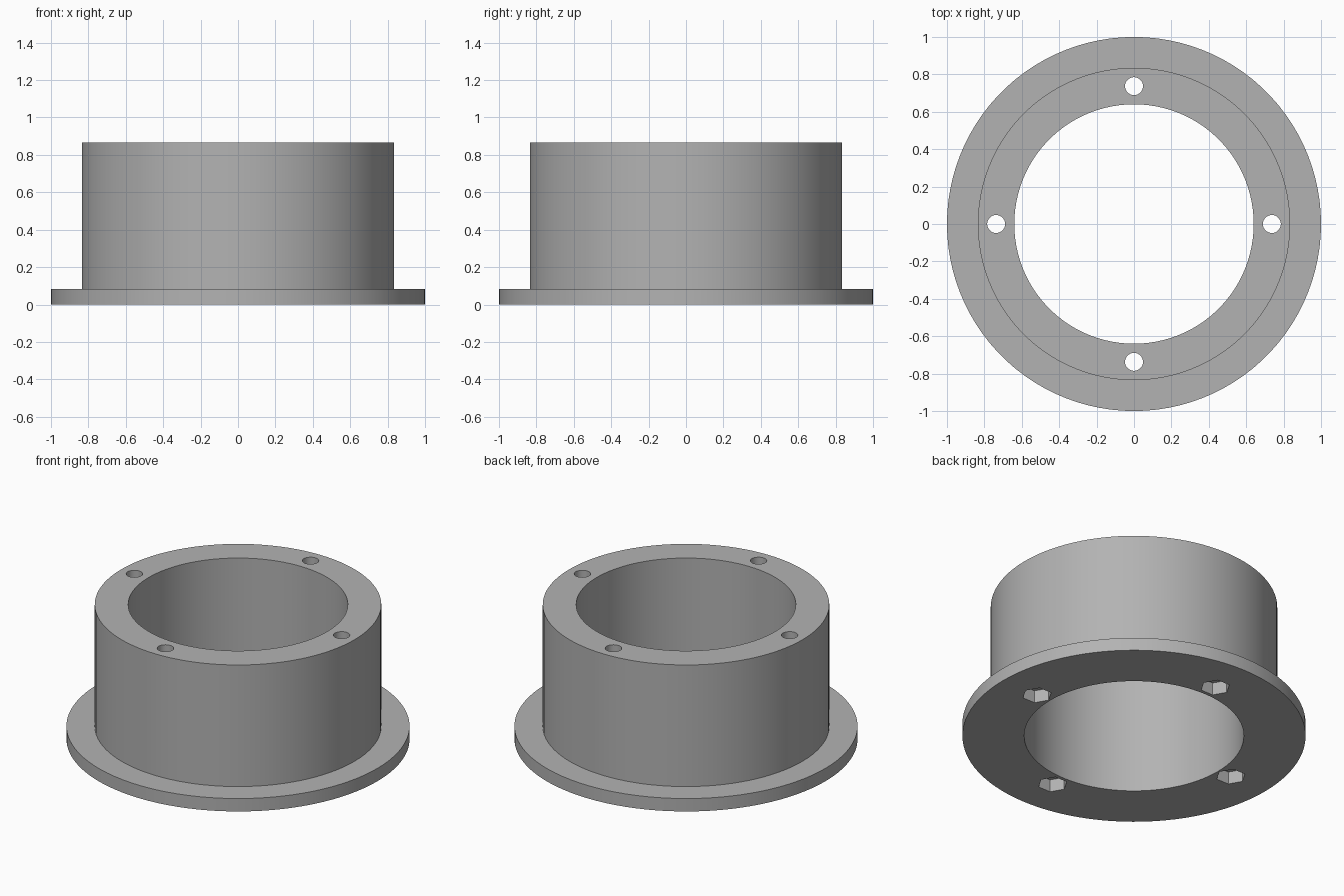
import bpy
import bmesh
import math

cube = bpy.data.objects.get("Cube")
if cube:
    bpy.data.objects.remove(cube)

OUTER, BODY, BORE = 1.0, 0.835, 0.64
FLANGE_TOP, HEIGHT = 0.083, 0.865
BOLT_CIRCLE, BOLT_RADIUS = 0.737, 0.048
NUT_RADIUS, NUT_DEPTH = 0.087, 0.08
SEGMENTS = 100

grey = bpy.data.materials.new("plain grey")
grey.use_nodes = True
colour = (0.45, 0.45, 0.45, 1)
grey.diffuse_color = colour
grey.node_tree.nodes["Principled BSDF"].inputs["Base Color"].default_value = colour


def make_object(name, bm):
    bmesh.ops.recalc_face_normals(bm, faces=bm.faces)
    mesh = bpy.data.meshes.new(name)
    bm.to_mesh(mesh)
    bm.free()
    mesh.materials.append(grey)
    obj = bpy.data.objects.new(name, mesh)
    bpy.context.collection.objects.link(obj)
    return obj


def lathe(name, profile):
    """Revolve a closed (radius, height) profile around z."""
    bm = bmesh.new()
    rings = []
    for i in range(SEGMENTS):
        a = math.tau * i / SEGMENTS
        rings.append([bm.verts.new((r * math.cos(a), r * math.sin(a), z)) for r, z in profile])
    n = len(profile)
    for i, ring in enumerate(rings):
        after = rings[(i + 1) % SEGMENTS]
        for j in range(n):
            k = (j + 1) % n
            bm.faces.new((ring[j], after[j], after[k], ring[k]))
    return make_object(name, bm)


def prism_ring(name, sides, radius, bottom, top):
    """Four upright prisms spaced around the bolt circle."""
    bm = bmesh.new()
    for q in range(4):
        a = q * math.pi / 2
        cx, cy = BOLT_CIRCLE * math.cos(a), BOLT_CIRCLE * math.sin(a)
        verts = [[bm.verts.new((cx + radius * math.cos(math.tau * s / sides),
                                cy + radius * math.sin(math.tau * s / sides), z))
                  for s in range(sides)] for z in (bottom, top)]
        low, high = verts
        bm.faces.new(low[::-1])
        bm.faces.new(high)
        for s in range(sides):
            t = (s + 1) % sides
            bm.faces.new((low[s], low[t], high[t], high[s]))
    return make_object(name, bm)


# Flanged sleeve with an open bore
sleeve = lathe("flanged_sleeve", [(BORE, 0), (OUTER, 0), (OUTER, FLANGE_TOP),
                                  (BODY, FLANGE_TOP), (BODY, HEIGHT), (BORE, HEIGHT)])

# Bolt holes right through, and hexagonal nut pockets underneath
cutters = [prism_ring("bolt_hole_cutter", 32, BOLT_RADIUS, -0.1, HEIGHT + 0.1),
           prism_ring("nut_pocket_cutter", 6, NUT_RADIUS, -0.1, NUT_DEPTH)]
bpy.context.view_layer.objects.active = sleeve
for cutter in cutters:
    mod = sleeve.modifiers.new(cutter.name, "BOOLEAN")
    mod.operation = "DIFFERENCE"
    mod.solver = "EXACT"
    mod.object = cutter
    bpy.ops.object.modifier_apply(modifier=mod.name)
    bpy.data.objects.remove(cutter)

# Smooth round walls with crisp rims
bpy.ops.object.select_all(action="DESELECT")
sleeve.select_set(True)
bpy.ops.object.shade_smooth_by_angle(angle=math.radians(30))
